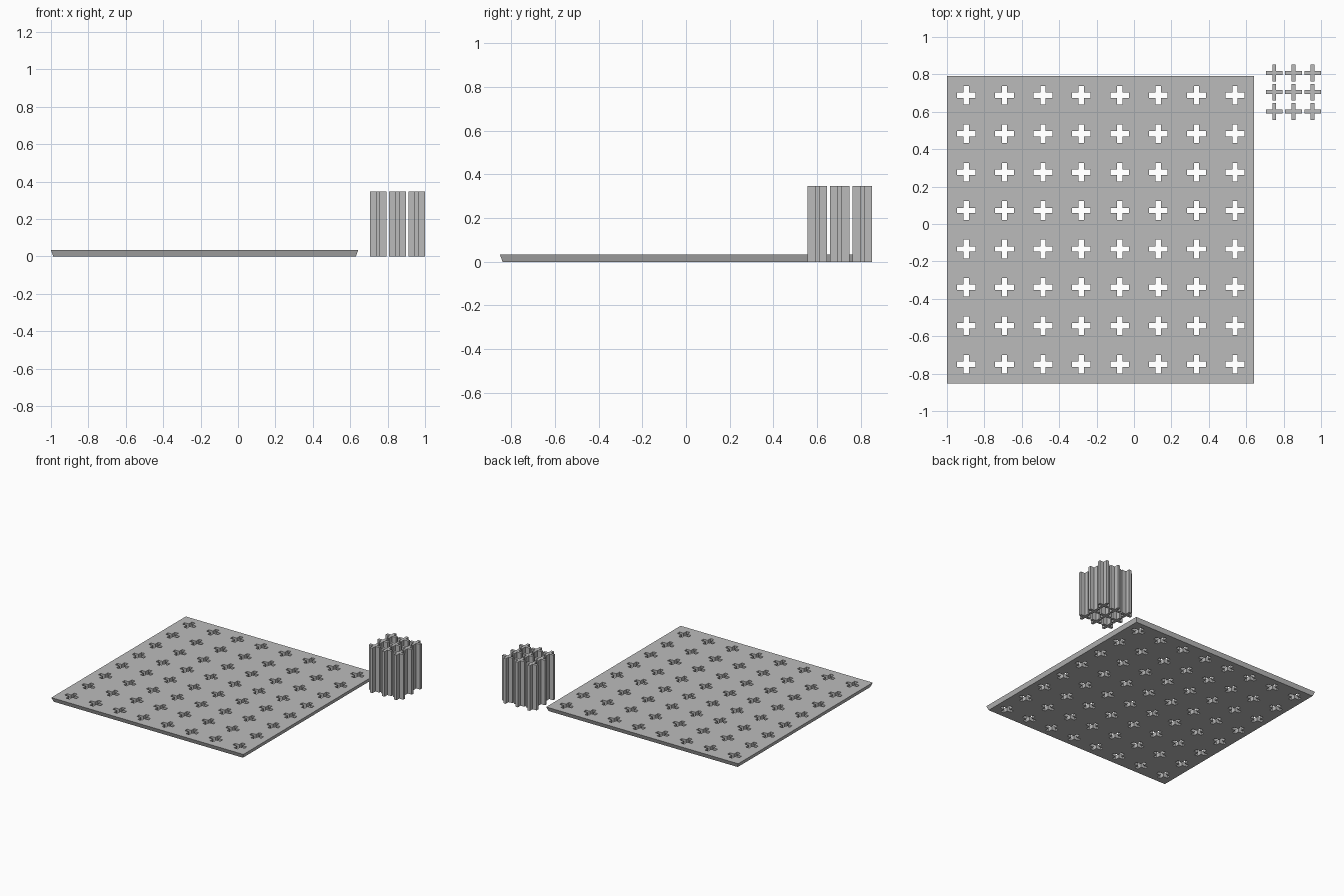
import bpy, bmesh

if "Cube" in bpy.data.objects:
    bpy.data.objects.remove(bpy.data.objects["Cube"])

grey = bpy.data.materials.new("plain grey")
grey.diffuse_color = (0.5, 0.5, 0.5, 1)
grey.use_nodes = True
grey.node_tree.nodes["Principled BSDF"].inputs["Base Color"].default_value = grey.diffuse_color

X0, Y0 = -1.0, -0.852          # front left corner of the board
N, CELL = 8, 0.2053            # cells per side, cell size
THICK, TAPER = 0.033, 0.012    # board thickness, inset of its underside
HOLE_L, HOLE_W = 0.05, 0.014   # half length and half width of a slot arm


def finish(bm, name):
    bmesh.ops.recalc_face_normals(bm, faces=bm.faces)
    mesh = bpy.data.meshes.new(name)
    bm.to_mesh(mesh)
    bm.free()
    mesh.materials.append(grey)
    obj = bpy.data.objects.new(name, mesh)
    bpy.context.collection.objects.link(obj)
    return obj


# Board: a sheet of quads around cross-shaped slots, thickened downwards
offsets = [-HOLE_L, -HOLE_W, HOLE_W, HOLE_L]
lines = [0.0]
for i in range(N):
    lines += [(i + 0.5) * CELL + o for o in offsets] + [(i + 1) * CELL]
bm = bmesh.new()
grid = [[bm.verts.new((X0 + x, Y0 + y, THICK)) for y in lines] for x in lines]
for i in range(len(lines) - 1):
    for j in range(len(lines) - 1):
        a, b = i % 5, j % 5    # strips 1-3 of every five cross the slot
        in_slot = (a == 2 and 1 <= b <= 3) or (b == 2 and 1 <= a <= 3)
        if not in_slot:
            bm.faces.new((grid[i][j], grid[i + 1][j],
                          grid[i + 1][j + 1], grid[i][j + 1]))
bmesh.ops.delete(bm, geom=[v for v in bm.verts if not v.link_faces], context='VERTS')
ext = bmesh.ops.extrude_face_region(bm, geom=bm.faces[:], use_keep_orig=True)
size = N * CELL
for v in ext["geom"]:
    if isinstance(v, bmesh.types.BMVert):
        v.co.z = 0
        # Rim leans inwards towards the underside
        v.co.x = min(max(v.co.x, X0 + TAPER), X0 + size - TAPER)
        v.co.y = min(max(v.co.y, Y0 + TAPER), Y0 + size - TAPER)
finish(bm, "slotted_board")


# Pegs: cross-section columns in a 3 x 3 cluster at the back right
def peg(name, x, y, l=0.0447, w=0.0105, height=0.348):
    bm = bmesh.new()
    corner = [(l, -w), (l, w), (w, w)]
    outline = []
    for _ in range(4):
        outline += corner
        corner = [(-q, p) for p, q in corner]
    face = bm.faces.new([bm.verts.new((p, q, 0)) for p, q in outline])
    ext = bmesh.ops.extrude_face_region(bm, geom=[face], use_keep_orig=True)
    top = [g for g in ext["geom"] if isinstance(g, bmesh.types.BMVert)]
    bmesh.ops.translate(bm, verts=top, vec=(0, 0, height))
    finish(bm, name).location = (x, y, 0)


for i in range(3):
    for j in range(3):
        peg(f"cross_peg_{i}_{j}", 0.75 + i * CELL / 2, 0.602 + j * CELL / 2)
